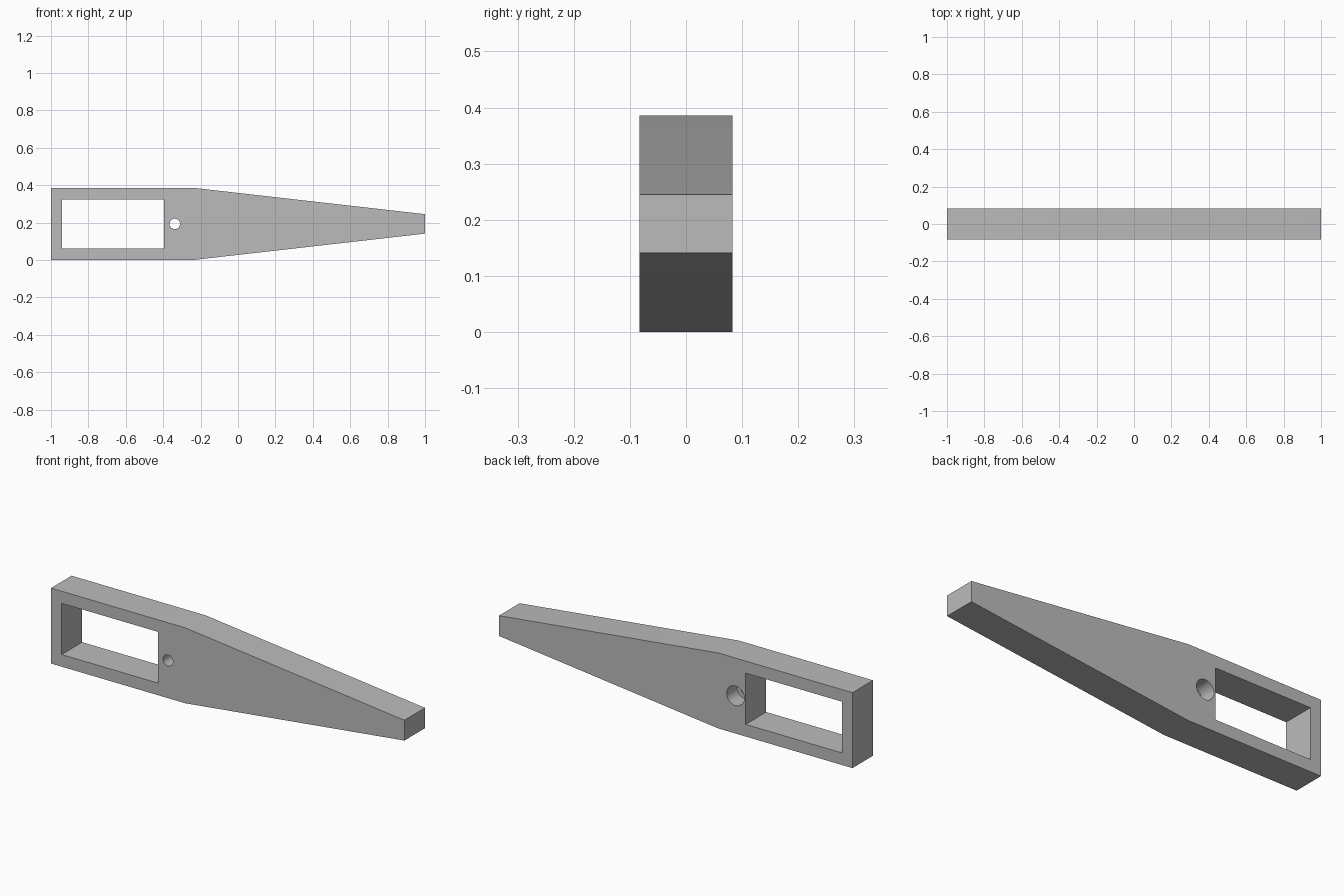
import bpy
import bmesh
from math import radians
from mathutils import Matrix

if "Cube" in bpy.data.objects:
    bpy.data.objects.remove(bpy.data.objects["Cube"], do_unlink=True)

HALF_DEPTH = 0.083
MID_Z = 0.193


def add_object(name, bm):
    bmesh.ops.recalc_face_normals(bm, faces=bm.faces)
    mesh = bpy.data.meshes.new(name)
    bm.to_mesh(mesh)
    bm.free()
    obj = bpy.data.objects.new(name, mesh)
    bpy.context.collection.objects.link(obj)
    return obj


def prism(name, profile, half_depth):
    """Extrude an (x, z) profile along y."""
    bm = bmesh.new()
    face = bm.faces.new([bm.verts.new((x, -half_depth, z)) for x, z in profile])
    new = bmesh.ops.extrude_face_region(bm, geom=[face])["geom"]
    verts = [v for v in new if isinstance(v, bmesh.types.BMVert)]
    bmesh.ops.translate(bm, verts=verts, vec=(0, 2 * half_depth, 0))
    return add_object(name, bm)


def rod(name, radius, y0, y1):
    """Cylinder along y at the bolt hole position."""
    bm = bmesh.new()
    place = Matrix.Translation((-0.338, (y0 + y1) / 2, MID_Z)) @ Matrix.Rotation(radians(90), 4, "X")
    bmesh.ops.create_cone(bm, cap_ends=True, segments=32, radius1=radius,
                          radius2=radius, depth=y1 - y0, matrix=place)
    return add_object(name, bm)


# Tapered arm, mirrored about its centre line
upper = [(-1, MID_Z), (-0.24, MID_Z), (1, 0.052)]
outline = [(x, MID_Z + h) for x, h in upper] + [(x, MID_Z - h) for x, h in reversed(upper)]
arm = prism("tapered_arm", outline, HALF_DEPTH)

# Rectangular window and stepped bolt hole, wider at the back
window = [(-0.94, 0.062), (-0.396, 0.062), (-0.396, 0.324), (-0.94, 0.324)]
cutters = [
    prism("window_cutter", window, 0.2),
    rod("bolt_hole_cutter", 0.028, -0.2, 0.2),
    rod("counterbore_cutter", 0.05, 0, 0.2),
]
for cutter in cutters:
    cutter.hide_render = True
    cutter.hide_set(True)
    cutter.display_type = "WIRE"
    cut = arm.modifiers.new(cutter.name, "BOOLEAN")
    cut.operation = "DIFFERENCE"
    cut.solver = "EXACT"
    cut.object = cutter

# Bake the cuts, then remove the cutters
bpy.context.view_layer.objects.active = arm
arm.select_set(True)
for modifier in list(arm.modifiers):
    bpy.ops.object.modifier_apply(modifier=modifier.name)
for cutter in cutters:
    bpy.data.objects.remove(cutter, do_unlink=True)

# Plain grey finish
grey = bpy.data.materials.new("plain_grey")
grey.use_nodes = True
colour = (0.5, 0.5, 0.5, 1)
grey.diffuse_color = colour
grey.node_tree.nodes["Principled BSDF"].inputs["Base Color"].default_value = colour
arm.data.materials.clear()
arm.data.materials.append(grey)
bpy.ops.object.shade_smooth_by_angle(angle=radians(30))
